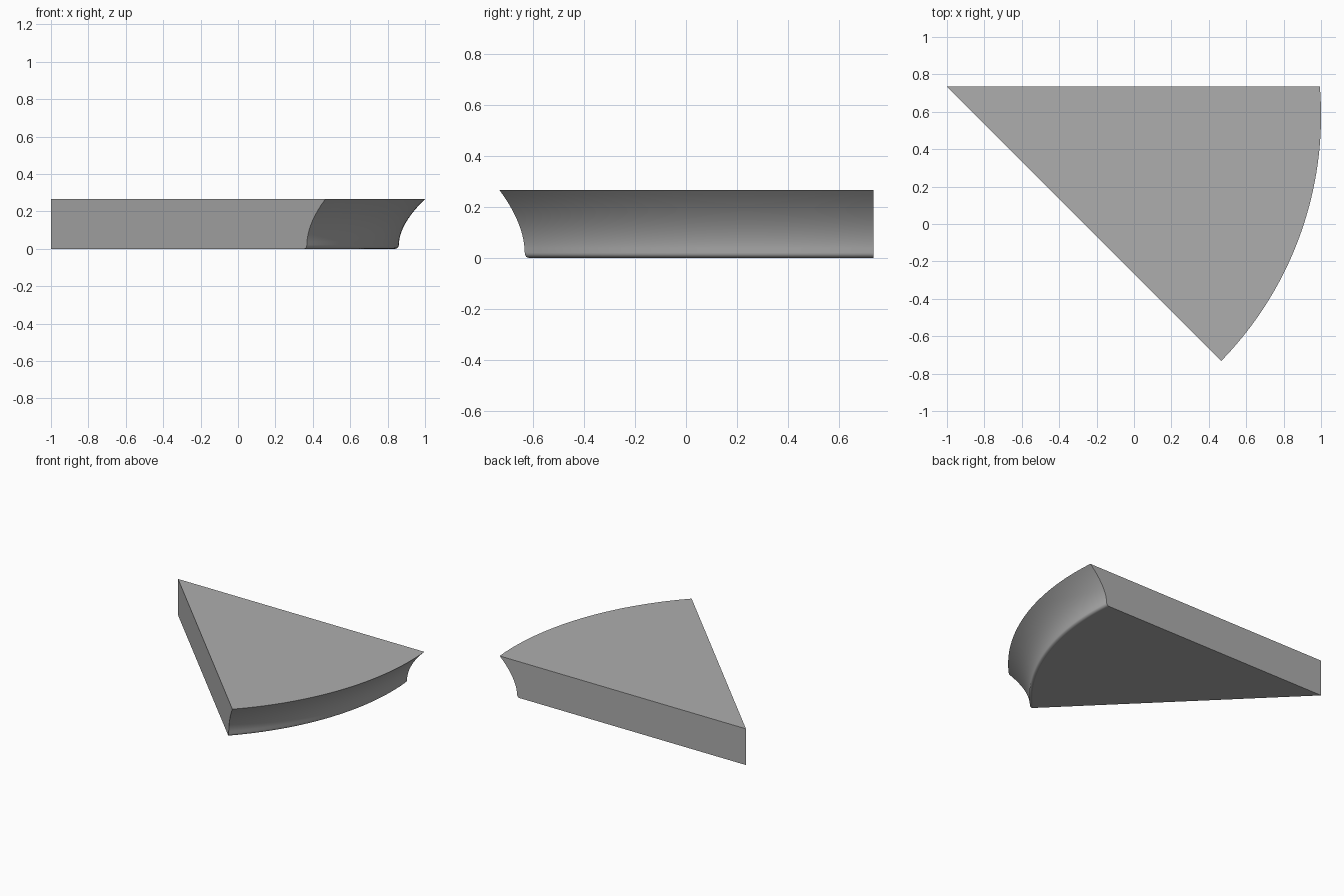
import bpy
import bmesh
from math import acos, asin, cos, pi, sin, sqrt

cube = bpy.data.objects.get("Cube")
if cube:
    bpy.data.objects.remove(cube, do_unlink=True)

HEIGHT = 0.265
RADIUS = 1.88
CX, CY = -0.88, 0.58          # centre of the curved rim
APEX_X, APEX_Y = -1.0, 0.735  # corner where the straight cuts meet
INSET, FILLET = 0.14, 0.02
ARC_STEPS, COVE_STEPS, FILLET_STEPS = 48, 14, 5

grey = bpy.data.materials.new("plain_grey")
grey.use_nodes = True
colour = (0.42, 0.42, 0.42, 1.0)
grey.diffuse_color = colour
grey.node_tree.nodes["Principled BSDF"].inputs["Base Color"].default_value = colour

# Rim profile as (inset, height): concave cove, then a small rounded foot
profile = []
for i in range(COVE_STEPS + 1):
    t = 1 - i / COVE_STEPS
    profile.append((INSET * (1 - t ** 1.85), FILLET + t * (HEIGHT - FILLET)))
for i in range(1, FILLET_STEPS + 1):
    a = i / FILLET_STEPS * pi / 2
    profile.append((INSET + FILLET * (1 - cos(a)), FILLET * (1 - sin(a))))


def rim_ring(bm, inset, z):
    """Arc of vertices between the diagonal cut and the back cut."""
    r = RADIUS - inset
    start = pi / 4 - acos((APEX_X + APEX_Y - CX - CY) / (sqrt(2) * r))
    end = asin((APEX_Y - CY) / r)
    angles = [start + (end - start) * i / ARC_STEPS for i in range(ARC_STEPS + 1)]
    return [bm.verts.new((CX + r * cos(a), CY + r * sin(a), z)) for a in angles]


bm = bmesh.new()
rings = [rim_ring(bm, d, z) for d, z in profile]
apex_top = bm.verts.new((APEX_X, APEX_Y, HEIGHT))
apex_base = bm.verts.new((APEX_X, APEX_Y, 0))

# Smooth curved rim
for upper, lower in zip(rings, rings[1:]):
    for i in range(ARC_STEPS):
        face = bm.faces.new((upper[i], lower[i], lower[i + 1], upper[i + 1]))
        face.smooth = True

# Flat top, base and the two straight cuts
bm.faces.new([apex_top] + rings[0])
bm.faces.new([apex_base] + rings[-1][::-1])
bm.faces.new([apex_base, apex_top] + [ring[0] for ring in rings])
bm.faces.new([apex_top, apex_base] + [ring[-1] for ring in reversed(rings)])
bmesh.ops.recalc_face_normals(bm, faces=bm.faces)

mesh = bpy.data.meshes.new("wedge_slab")
bm.to_mesh(mesh)
bm.free()
mesh.materials.append(grey)
wedge = bpy.data.objects.new("wedge_slab", mesh)
bpy.context.collection.objects.link(wedge)
